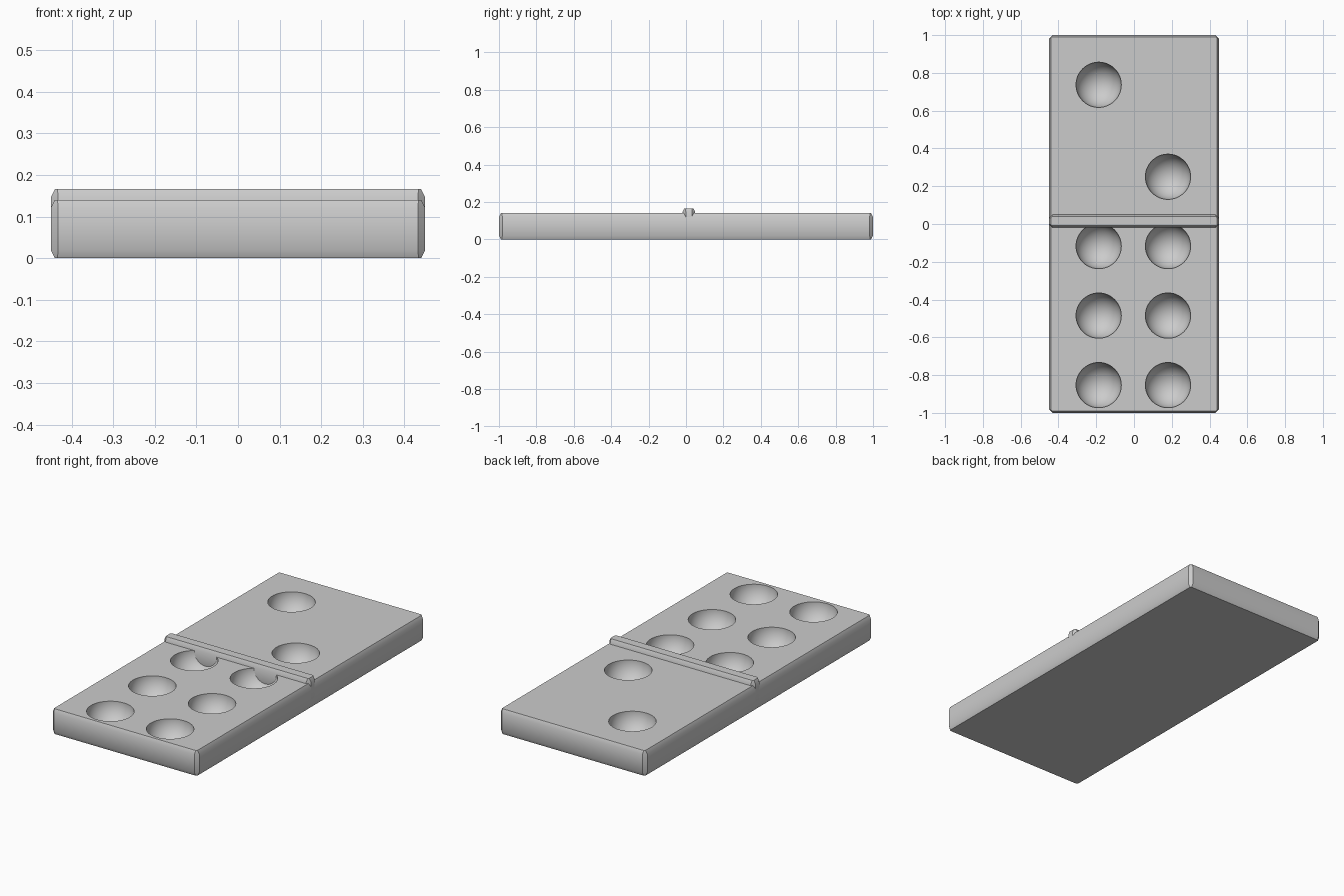
import bpy
import bmesh
import math
from mathutils import Matrix

cube = bpy.data.objects.get("Cube")
if cube:
    bpy.data.objects.remove(cube, do_unlink=True)

grey = bpy.data.materials.new("plain grey")
grey.use_nodes = True
colour = (0.6, 0.6, 0.6, 1)
grey.diffuse_color = colour
grey.node_tree.nodes["Principled BSDF"].inputs["Base Color"].default_value = colour


def add_object(name, bm):
    bmesh.ops.recalc_face_normals(bm, faces=bm.faces[:])
    mesh = bpy.data.meshes.new(name)
    bm.to_mesh(mesh)
    bm.free()
    mesh.materials.append(grey)
    obj = bpy.data.objects.new(name, mesh)
    bpy.context.collection.objects.link(obj)
    return obj


def cut_rectangle(half_x, half_y, cut):
    """Rectangle outline with its four corners cut off."""
    a, b = half_x - cut, half_y - cut
    return [(half_x, -b), (half_x, b), (a, half_y), (-a, half_y),
            (-half_x, b), (-half_x, -b), (-a, -half_y), (a, -half_y)]


def chamfered_slab(name, half_x, half_y, low, high, centre_y=0, inset=0.01, rise=0.02):
    """Stacked outlines make a slab with steep chamfers all round."""
    wide = cut_rectangle(half_x, half_y, 0.018)
    narrow = cut_rectangle(half_x - inset, half_y - inset, 0.006)
    bm = bmesh.new()
    rings = []
    for outline, z in ((narrow, low), (wide, low + rise), (wide, high - rise), (narrow, high)):
        rings.append([bm.verts.new((x, y + centre_y, z)) for x, y in outline])
    for lower, upper in zip(rings, rings[1:]):
        for i in range(len(lower)):
            j = (i + 1) % len(lower)
            bm.faces.new((lower[i], lower[j], upper[j], upper[i]))
    bm.faces.new(rings[0][::-1])
    bm.faces.new(rings[-1])
    return add_object(name, bm)


def smooth(obj):
    bpy.ops.object.select_all(action='DESELECT')
    obj.select_set(True)
    bpy.context.view_layer.objects.active = obj
    bpy.ops.object.shade_smooth_by_angle(angle=math.radians(30))


# Tile body and raised divider bar
THICKNESS = 0.14
tile = chamfered_slab("tile_body", 0.45, 1, 0, THICKNESS)
bar = chamfered_slab("divider_bar", 0.45, 0.034, 0.03, 0.166, centre_y=0.015)

# Round pips: a diagonal pair behind the bar, two rows of three in front
LEFT, RIGHT = 0.18, -0.187
pips = [(RIGHT, 0.737), (LEFT, 0.25)]
pips += [(x, y) for x in (LEFT, RIGHT) for y in (-0.117, -0.485, -0.853)]
bm = bmesh.new()
for x, y in pips:
    bmesh.ops.create_uvsphere(bm, u_segments=48, v_segments=25, radius=0.12,
                              matrix=Matrix.Translation((x, y, THICKNESS)))
cutter = add_object("pip_cutter", bm)
cutter.hide_render = True

# Carve the pips, then drop the cutter
carve = tile.modifiers.new("pips", 'BOOLEAN')
carve.operation = 'DIFFERENCE'
carve.solver = 'EXACT'
carve.object = cutter
bpy.context.view_layer.objects.active = tile
bpy.ops.object.modifier_apply(modifier=carve.name)
bpy.data.objects.remove(cutter, do_unlink=True)

for part in (tile, bar):
    smooth(part)
